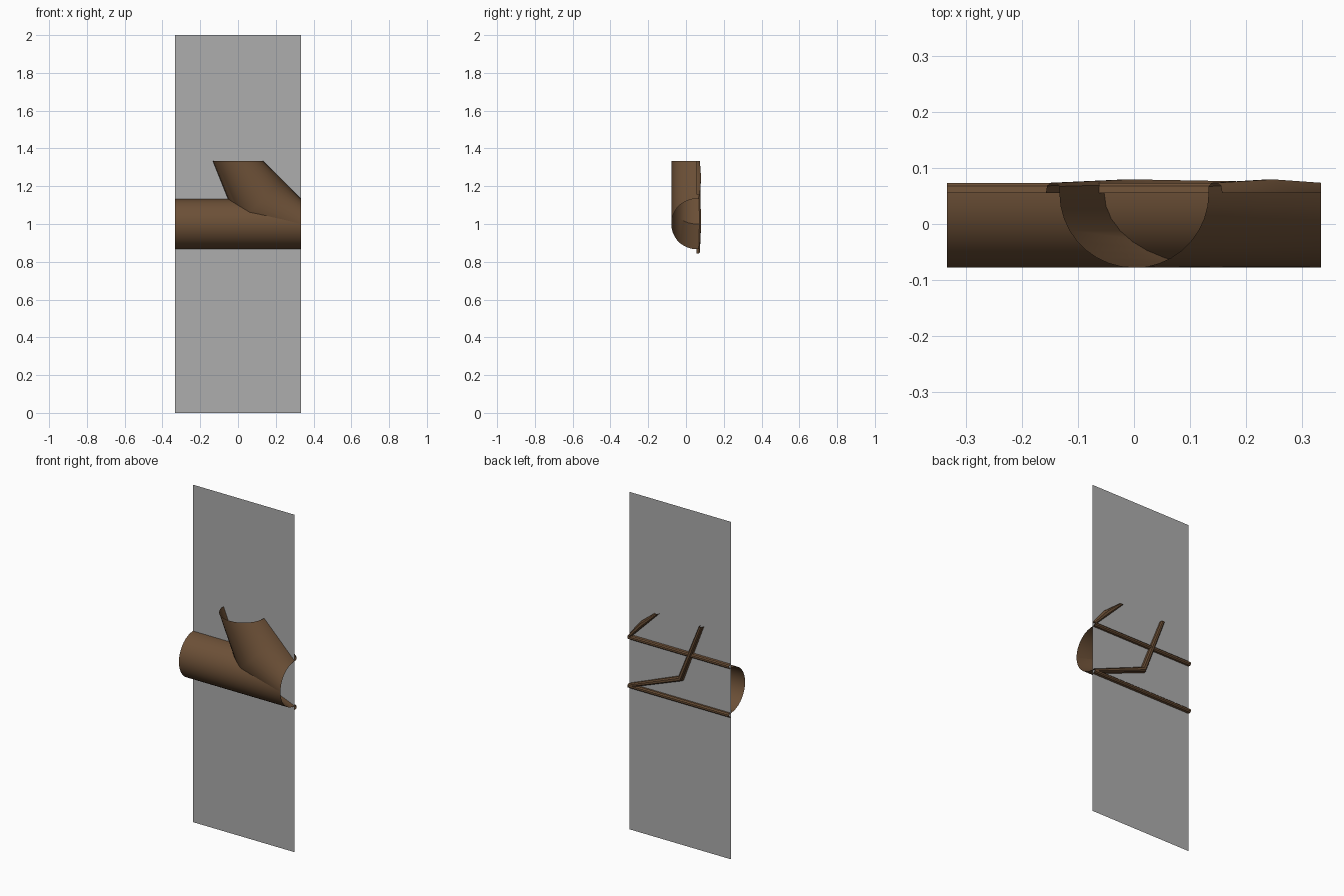
import bpy, bmesh, math
from mathutils import Vector

if "Cube" in bpy.data.objects:
    bpy.data.objects.remove(bpy.data.objects["Cube"])

PANEL_Y = 0.055   # plane of the backing panel
R = 0.133         # pipe radius


def material(name, rgb):
    m = bpy.data.materials.new(name)
    m.diffuse_color = (*rgb, 1)
    m.use_nodes = True
    m.node_tree.nodes["Principled BSDF"].inputs["Base Color"].default_value = m.diffuse_color
    return m


bark = material("bark_brown", (0.15, 0.08, 0.038))
grey = material("panel_grey", (0.42, 0.42, 0.42))


def section(a, b, lip=1.0, n=18):
    """Half-round section from a to b (x, z), with a small curled lip behind the panel."""
    a, b = Vector((a[0], 0, a[1])), Vector((b[0], 0, b[1]))
    mid, half = (a + b) / 2, (b - a) / 2
    u, w = half.normalized(), half.length
    curl = [(0.024, 0.0), (0.022, 0.013), (0.016, 0.0185), (0.006, 0.0185), (0, 0.012)]
    pts = [(-w - o * lip, d * lip) for o, d in curl]
    pts += [(-w * math.cos(math.pi * i / n), -R * math.sin(math.pi * i / n)) for i in range(n + 1)]
    pts += [(w + o * lip, d * lip) for o, d in reversed(curl)]
    return [mid + u * t + Vector((0, PANEL_Y + y, 0)) for t, y in pts]


def loft(name, sections):
    bm = bmesh.new()
    rings = [[bm.verts.new(p) for p in s] for s in sections]
    for r, s in zip(rings, rings[1:]):
        for i in range(len(r) - 1):
            bm.faces.new((r[i], r[i + 1], s[i + 1], s[i]))
    # point the shell outward (front)
    bm.normal_update()
    if sum(f.normal.y * f.calc_area() for f in bm.faces) > 0:
        bmesh.ops.reverse_faces(bm, faces=bm.faces[:])
    return finish(name, bm, bark, True)


def finish(name, bm, mat, smooth=False):
    me = bpy.data.meshes.new(name)
    bm.to_mesh(me)
    bm.free()
    ob = bpy.data.objects.new(name, me)
    bpy.context.collection.objects.link(ob)
    me.materials.append(mat)
    if smooth:
        bpy.ops.object.select_all(action='DESELECT')
        ob.select_set(True)
        bpy.context.view_layer.objects.active = ob
        bpy.ops.object.shade_smooth_by_angle(angle=math.radians(35))
    return ob


# flat backing panel
bm = bmesh.new()
bm.faces.new([bm.verts.new((x, PANEL_Y, z)) for x, z in
              ((-0.333, 0), (0.333, 0), (0.333, 2), (-0.333, 2))])
finish("backing_panel", bm, grey)

# straight horizontal half pipe
loft("main_pipe", [section((x, 1 - R), (x, 1 + R)) for x in (-0.333, 0.333)])

# branch bending from the right end up to the top
loft("branch_pipe", [
    section((-R, 1.333), (R, 1.333)),
    section((0, 1.0), (0.233, 1.233), 1.33),
    section((0.333, 1 - R), (0.333, 1 + R)),
])
